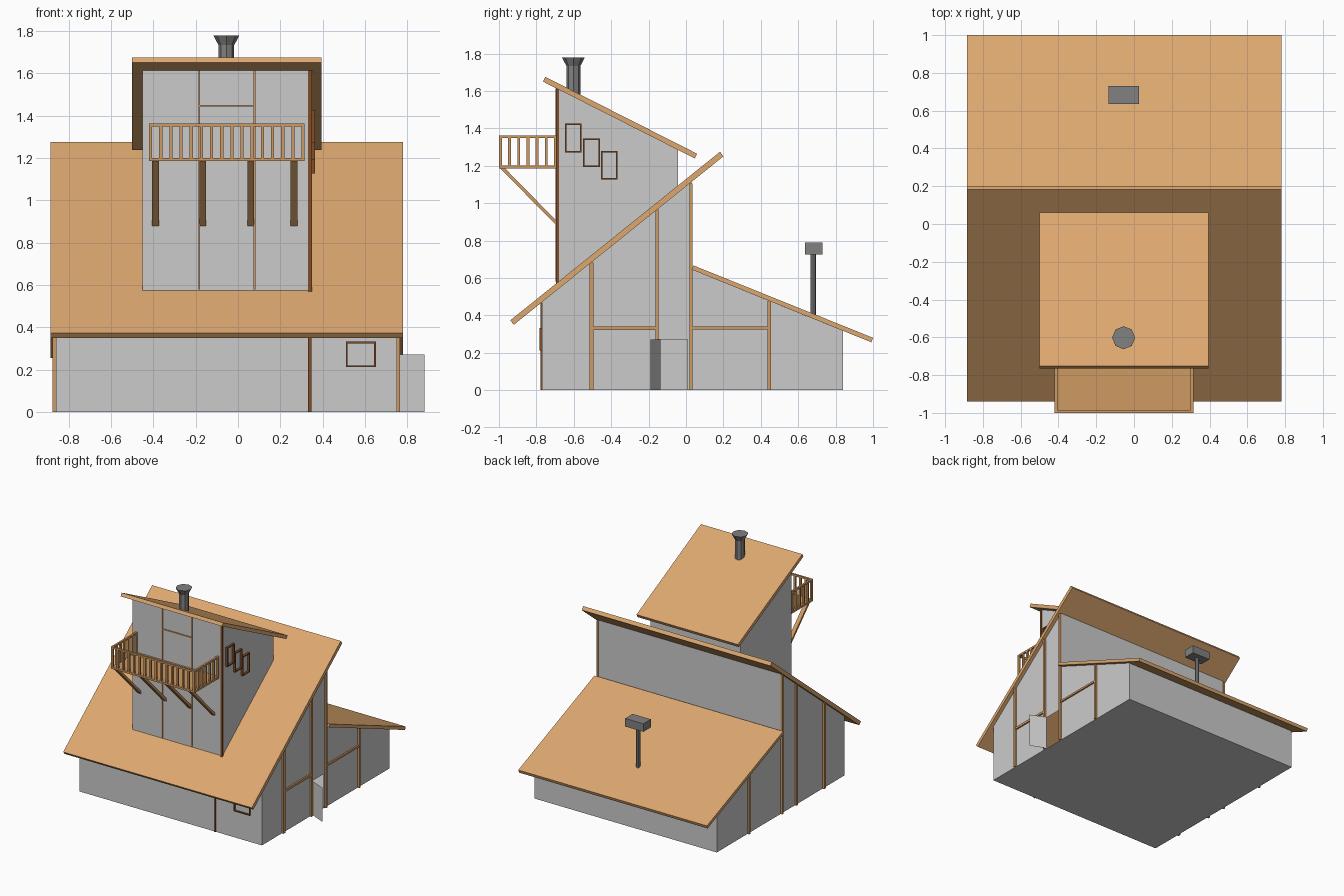
import bpy, bmesh
from mathutils import Vector

if "Cube" in bpy.data.objects:
    bpy.data.objects.remove(bpy.data.objects["Cube"])


def material(name, rgb):
    m = bpy.data.materials.new(name)
    m.diffuse_color = (*rgb, 1)
    m.use_nodes = True
    m.node_tree.nodes["Principled BSDF"].inputs["Base Color"].default_value = m.diffuse_color
    return m


TAN = material("light_wood", (0.72, 0.39, 0.16))
BROWN = material("beam_wood", (0.62, 0.32, 0.12))
DARK = material("dark_wood", (0.22, 0.075, 0.02))
METAL = material("dark_metal", (0.22, 0.22, 0.22))


def finish(name, bm, mat=None):
    bmesh.ops.recalc_face_normals(bm, faces=bm.faces)
    me = bpy.data.meshes.new(name)
    bm.to_mesh(me)
    bm.free()
    ob = bpy.data.objects.new(name, me)
    bpy.context.collection.objects.link(ob)
    if mat:
        me.materials.append(mat)
    return ob


def boxes(name, spans, mat=None):
    """One object from boxes given as (x0, x1, y0, y1, z0, z1)."""
    bm = bmesh.new()
    for x0, x1, y0, y1, z0, z1 in spans:
        vs = bmesh.ops.create_cube(bm, size=1)["verts"]
        for v in vs:
            v.co = Vector((x1 if v.co.x > 0 else x0,
                           y1 if v.co.y > 0 else y0,
                           z1 if v.co.z > 0 else z0))
    return finish(name, bm, mat)


def prism(name, profile, x0, x1, mat=None):
    """Side profile of (y, z) points extruded along x."""
    bm = bmesh.new()
    a = bm.faces.new([bm.verts.new((x0, y, z)) for y, z in profile])
    ext = bmesh.ops.extrude_face_region(bm, geom=[a], use_keep_orig=True)["geom"]
    for v in ext:
        if isinstance(v, bmesh.types.BMVert):
            v.co.x = x1
    return finish(name, bm, mat)


def faces(name, polys):
    bm = bmesh.new()
    for p in polys:
        bm.faces.new([bm.verts.new(c) for c in p])
    bmesh.ops.remove_doubles(bm, verts=bm.verts, dist=1e-4)
    return finish(name, bm)


def lathe(name, cx, cy, rings, sides, mat):
    """Stack of (radius, z) rings with flat sides."""
    bm = bmesh.new()
    for (r0, z0), (r1, z1) in zip(rings, rings[1:]):
        vs = bmesh.ops.create_cone(bm, segments=sides, radius1=r0, radius2=r1,
                                   depth=z1 - z0, cap_ends=True)["verts"]
        bmesh.ops.translate(bm, verts=vs, vec=(cx, cy, (z0 + z1) / 2))
    return finish(name, bm, mat)


def main_under(y):      # underside of the steep main roof
    return 0.35 + (y + 0.92) * 0.8036


def back_under(y):      # underside of the low back roof
    return 0.645 - (y - 0.03) * 0.405


def tower_under(y):     # underside of the tower roof
    return 1.65 - (y + 0.765) * 0.506


L, R = -0.86, 0.75                  # side walls
F, M, B = -0.77, 0.03, 0.84         # front, step and back walls
D0, D1, DH = -0.136, 0.008, 0.272   # doorway

# House walls: hollow shell with floor and open doorway on the right
tops = [(B, back_under(B)), (M, back_under(M)), (M, main_under(M)), (F, main_under(F))]
left = [(F, 0), (B, 0)] + tops
right = [(F, 0), (D0, 0), (D0, DH), (D1, DH), (D1, 0), (B, 0)] + tops


def cross_wall(y, z0, z1, x0=L, x1=R):
    return [(x0, y, z0), (x1, y, z0), (x1, y, z1), (x0, y, z1)]


faces("house_walls", [
    [(L, y, z) for y, z in left], [(R, y, z) for y, z in right],
    cross_wall(F, 0, main_under(F)), cross_wall(B, 0, back_under(B)),
    cross_wall(M, back_under(M), main_under(M)),
    [(L, F, 0), (R, F, 0), (R, D0, 0), (R, D1, 0), (R, B, 0), (L, B, 0)]])

# Open door leaf
faces("door", [[(0.755, D0, 0), (0.88, -0.19, 0), (0.88, -0.19, DH), (0.755, D0, DH)]])

# Tower walls standing on the main roof
TL, TR, TF, TB = -0.45, 0.345, -0.69, -0.043
low = [main_under(TF) + 0.02, main_under(TB) + 0.02]
faces("tower_walls",
      [[(x, TF, low[0]), (x, TB, low[1]), (x, TB, tower_under(TB)), (x, TF, tower_under(TF))]
       for x in (TL, TR)] +
      [cross_wall(y, z, tower_under(y), TL, TR) for y, z in zip((TF, TB), low)])

# Roof slabs
prism("main_roof", [(-0.94, 0.373), (-0.92, 0.35), (0.2, 1.25), (0.182, 1.275)], -0.885, 0.78, TAN)
prism("back_roof", [(0.04, 0.667), (0.03, 0.645), (0.991, 0.256), (1.0, 0.28)], -0.885, 0.78, TAN)
prism("tower_roof", [(-0.752, 1.675), (-0.765, 1.65), (0.047, 1.239), (0.06, 1.264)], -0.5, 0.395, TAN)

# Side wall posts, both sides, and cross beams on the right
posts = [(-0.505, 0.011, main_under(-0.505)), (-0.155, 0.009, main_under(-0.155)),
         (0.027, 0.009, main_under(0.02)), (0.445, 0.009, back_under(0.445))]
for side, x in (("left", L), ("right", R)):
    boxes(side + "_posts", [(min(x, x + s), max(x, x + s), y - w, y + w, 0, z)
                            for s in [0.015 if x > 0 else -0.015] for y, w, z in posts], BROWN)
boxes("side_beams", [(R, R + 0.012, -0.494, -0.164, 0.322, 0.34),
                     (R, R + 0.012, 0.036, 0.436, 0.325, 0.34)], BROWN)

# Dark posts on the front wall and tower corner
boxes("front_post", [(0.331, 0.347, F - 0.008, F + 0.006, 0, main_under(F))], DARK)
boxes("tower_post", [(0.331, 0.349, TF - 0.006, TF + 0.01, 0.567, tower_under(TF))], DARK)

# Balcony doorway strips
boxes("tower_strips", [(x - 0.004, x + 0.004, TF - 0.008, TF, 0.58, tower_under(TF)) for x in (-0.183, 0.078)]
      + [(-0.179, 0.074, TF - 0.008, TF, 1.443, 1.451)], BROWN)

# Window frames
T = 0.008


def frame(a0, a1, z0, z1):
    return [(a0, a1, z0, z0 + T), (a0, a1, z1 - T, z1),
            (a0, a0 + T, z0 + T, z1 - T), (a1 - T, a1, z0 + T, z1 - T)]


for i, (y, z) in enumerate([(-0.648, 1.272), (-0.551, 1.192), (-0.455, 1.126)]):
    boxes(f"tower_window_{i + 1}", [(TR, TR + 0.018, *s) for s in frame(y, y + 0.09, z, z + 0.154)], DARK)
boxes("front_window", [(s[0], s[1], F - 0.012, F, s[2], s[3])
                       for s in frame(0.51, 0.651, 0.213, 0.333)], DARK)

# Balcony: floor, hand rails, balusters
X0, X1, Y0 = -0.42, 0.315, -1.0
W = 0.015
boxes("balcony_floor", [(X0, X1, Y0, TF, 1.185, 1.2)], BROWN)
boxes("balcony_rails", [(X0, X1, Y0, Y0 + W, 1.348, 1.362),
                        (X0, X0 + W, Y0 + W, TF, 1.348, 1.362),
                        (X1 - W, X1, Y0 + W, TF, 1.348, 1.362)], BROWN)
bars = []
for i in range(16):
    x = X0 + i * (X1 - X0 - W) / 15
    bars.append((x, x + W, Y0, Y0 + W, 1.2, 1.348))
for i in range(1, 7):
    y = Y0 + i * (TF - Y0 - W) / 6
    bars += [(x, x + W, y, y + W, 1.2, 1.348) for x in (X0, X1 - W)]
boxes("balcony_balusters", bars, BROWN)

# Diagonal struts under the balcony
for i, x in enumerate((-0.39, -0.166, 0.06, 0.265)):
    prism(f"balcony_strut_{i + 1}", [(-0.995, 1.188), (-0.97, 1.188), (TF, 0.903), (TF, 0.878)],
          x - 0.016, x + 0.016, BROWN)

# Flared chimney and back vent
lathe("chimney", -0.055, -0.602, [(0.037, 1.54), (0.037, 1.733), (0.061, 1.778)], 8, METAL)
lathe("vent_pole", -0.055, 0.68, [(0.015, 0.38), (0.015, 0.73)], 8, METAL)
boxes("vent_box", [(-0.135, 0.026, 0.635, 0.73, 0.726, 0.79)], METAL)
